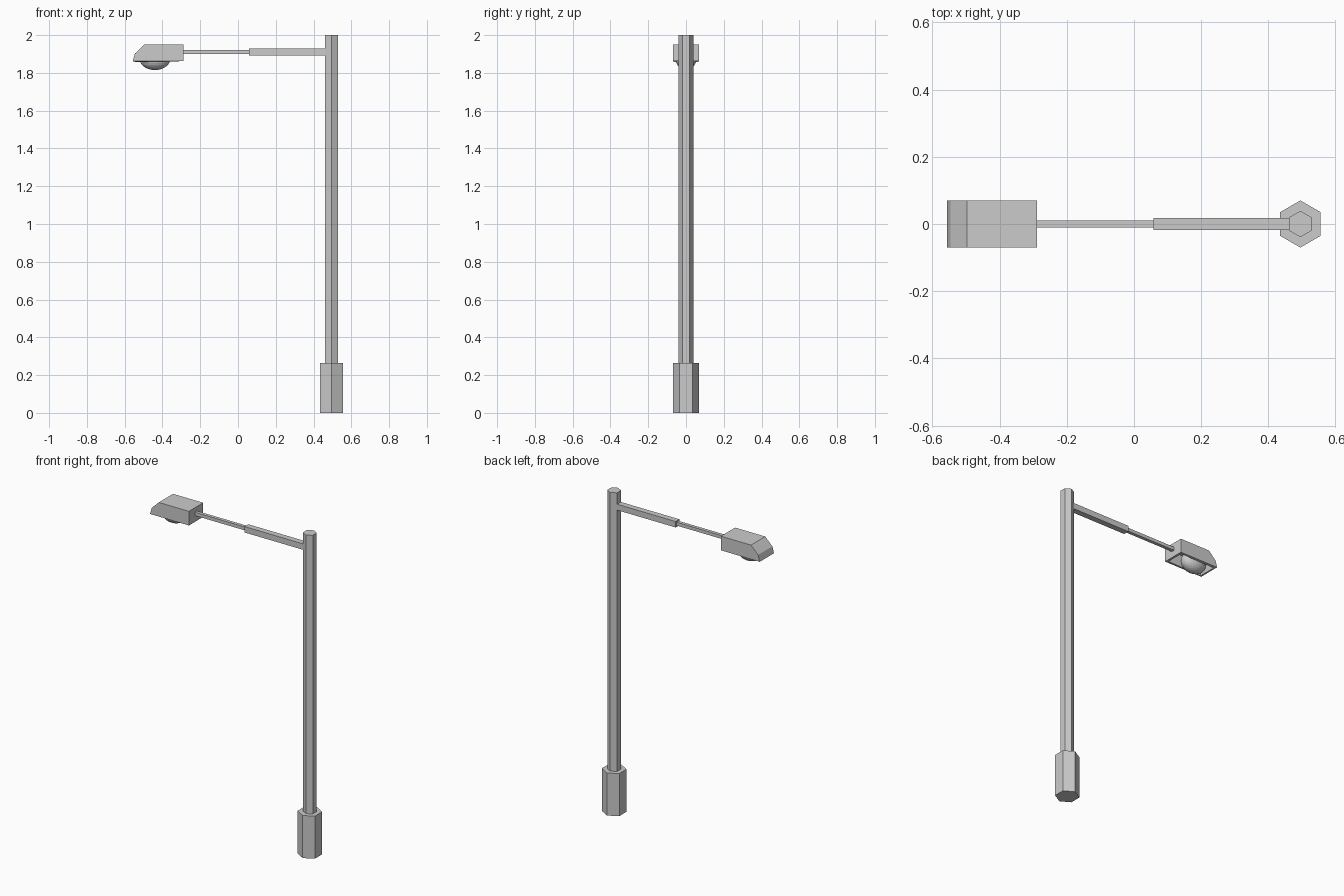
import bpy, bmesh, math

if "Cube" in bpy.data.objects:
    bpy.data.objects.remove(bpy.data.objects["Cube"])

POLE_X = 0.495


def hex_column(name, radius, z0, z1):
    # corners point along +y and -y
    bpy.ops.mesh.primitive_cylinder_add(vertices=6, radius=radius, depth=z1 - z0,
                                        location=(POLE_X, 0, (z0 + z1) / 2))
    bpy.context.object.name = name


def bar(name, x0, x1, size, z):
    bpy.ops.mesh.primitive_cube_add(size=1, location=((x0 + x1) / 2, 0, z))
    ob = bpy.context.object
    ob.name = name
    ob.scale = (x1 - x0, size, size)


# Post
hex_column("base", 0.07, 0, 0.265)
hex_column("pole", 0.039, 0.26, 2.0)

# Stepped arm
bar("arm_thick", 0.058, POLE_X - 0.02, 0.037, 1.91)
bar("arm_thin", -0.30, 0.065, 0.021, 1.911)

# Lamp head: extruded side profile, open underneath, with wall thickness
profile = [(-0.557, 1.862), (-0.546, 1.902), (-0.497, 1.95), (-0.289, 1.95), (-0.289, 1.862)]
bm = bmesh.new()
face = bm.faces.new([bm.verts.new((x, -0.07, z)) for x, z in profile])
ext = bmesh.ops.extrude_face_region(bm, geom=[face])
bmesh.ops.translate(bm, vec=(0, 0.14, 0),
                    verts=[g for g in ext["geom"] if isinstance(g, bmesh.types.BMVert)])
bmesh.ops.recalc_face_normals(bm, faces=bm.faces)
bm.normal_update()
bmesh.ops.delete(bm, geom=[f for f in bm.faces if f.normal.z < -0.9], context='FACES')
mesh = bpy.data.meshes.new("lamp_head")
bm.to_mesh(mesh)
bm.free()
head = bpy.data.objects.new("lamp_head", mesh)
bpy.context.collection.objects.link(head)
wall = head.modifiers.new("wall", 'SOLIDIFY')
wall.thickness = 0.014
wall.offset = -1
wall.use_even_offset = True

# Bulb hanging from the inside of the head
bpy.ops.mesh.primitive_uv_sphere_add(segments=24, ring_count=16, radius=1,
                                     location=(-0.44, 0, 1.876))
bulb = bpy.context.object
bulb.name = "bulb"
bulb.scale = (0.082, 0.055, 0.061)
